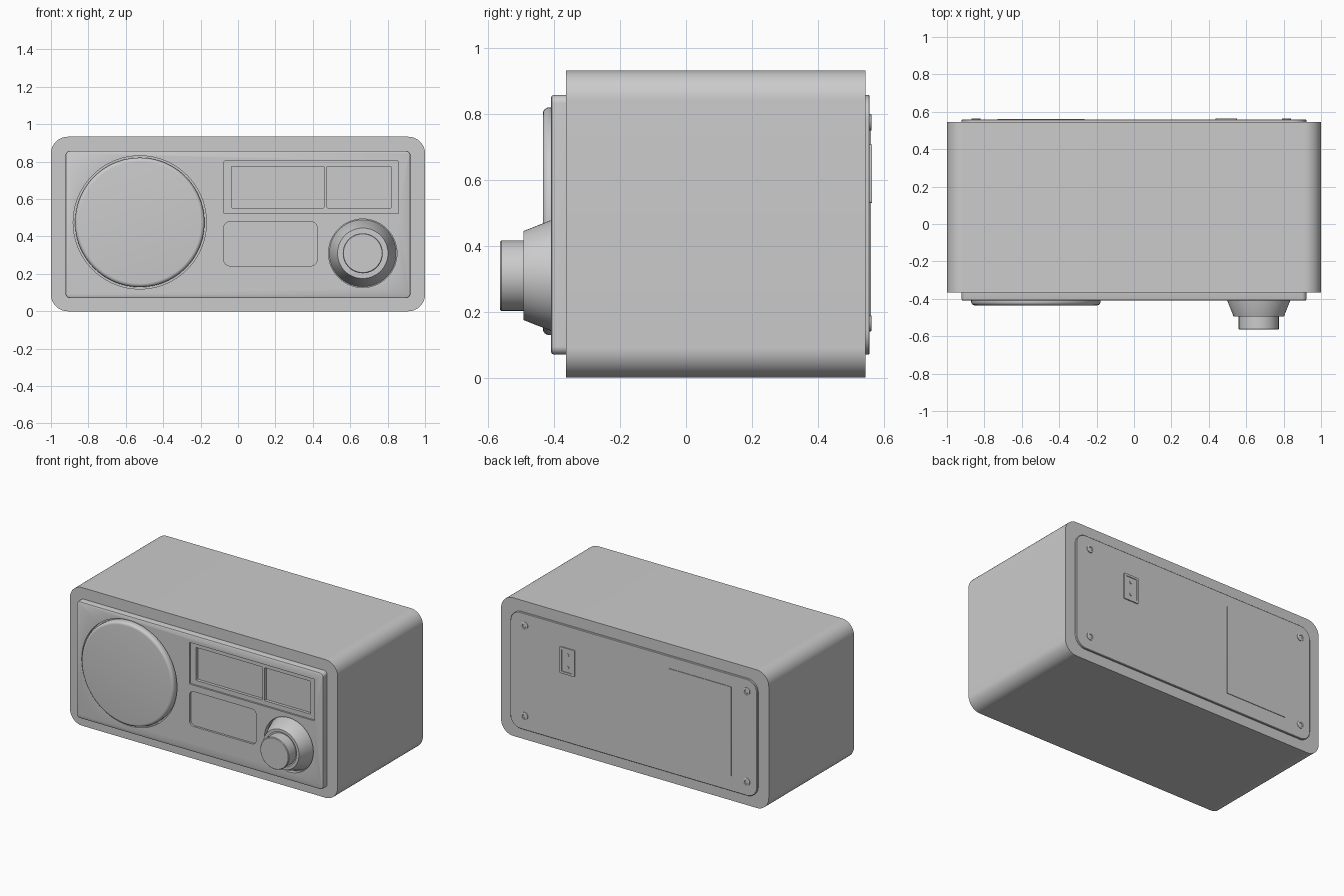
import bpy, bmesh, math

if "Cube" in bpy.data.objects:
    bpy.data.objects.remove(bpy.data.objects["Cube"])


def finish(name, bm):
    """Turn a bmesh into an object with outward normals and smooth shading."""
    bmesh.ops.recalc_face_normals(bm, faces=bm.faces)
    me = bpy.data.meshes.new(name)
    bm.to_mesh(me)
    bm.free()
    ob = bpy.data.objects.new(name, me)
    bpy.context.collection.objects.link(ob)
    smooth(ob)
    return ob


def activate(ob):
    bpy.ops.object.select_all(action='DESELECT')
    ob.select_set(True)
    bpy.context.view_layer.objects.active = ob


def smooth(ob):
    activate(ob)
    bpy.ops.object.shade_smooth_by_angle(angle=math.radians(35))


def loft(name, loops):
    """Skin a stack of equal-sized point loops and cap both ends."""
    bm = bmesh.new()
    rings = [[bm.verts.new(p) for p in loop] for loop in loops]
    n = len(rings[0])
    for a, b in zip(rings, rings[1:]):
        for i in range(n):
            j = (i + 1) % n
            bm.faces.new((a[i], a[j], b[j], b[i]))
    bm.faces.new(rings[0])
    bm.faces.new(rings[-1])
    return finish(name, bm)


def slab(name, x0, x1, z0, z1, r, layers, seg=10):
    """Rounded rectangle stacked along y; layers are (y, inset) pairs."""
    loops = []
    for y, inset in layers:
        rr = max(r - inset, 0.001)
        a0, a1, b0, b1 = x0 + inset + rr, x1 - inset - rr, z0 + inset + rr, z1 - inset - rr
        loop = []
        for k, (cx, cz) in enumerate(((a1, b1), (a0, b1), (a0, b0), (a1, b0))):
            for s in range(seg + 1):
                t = math.pi / 2 * (k + s / seg)
                loop.append((cx + rr * math.cos(t), y, cz + rr * math.sin(t)))
        loops.append(loop)
    return loft(name, loops)


def turned(name, cx, cz, profile, seg=64):
    """Round part about a y axis; profile is (radius, y) pairs."""
    return loft(name, [[(cx + r * math.cos(2 * math.pi * i / seg), y,
                         cz + r * math.sin(2 * math.pi * i / seg)) for i in range(seg)]
                       for r, y in profile])


def cut(ob, *cutters):
    """Subtract the cutters and discard them."""
    for c in cutters:
        c.hide_render = True
        activate(ob)
        m = ob.modifiers.new("cut", 'BOOLEAN')
        m.operation, m.solver, m.object = 'DIFFERENCE', 'EXACT', c
        bpy.ops.object.modifier_apply(modifier=m.name)
        bpy.data.objects.remove(c)
    smooth(ob)


# Cabinet
slab("cabinet", -1, 1, 0, 0.933, 0.09, [(-0.365, 0), (0.545, 0)], 16)

# Front panel with its recesses
SPK = (-0.525, 0.475)
KNOB = (0.667, 0.31)
panel = slab("front_panel", -0.922, 0.922, 0.07, 0.858, 0.025,
             [(-0.345, 0), (-0.402, 0), (-0.407, 0.002), (-0.41, 0.007)])
cut(panel,
    turned("speaker_recess", *SPK, [(0.356, -0.5), (0.356, -0.39)], 96),
    turned("knob_recess", *KNOB, [(0.183, -0.5), (0.183, -0.38)]),
    slab("display_recess", -0.075, 0.858, 0.522, 0.803, 0.004, [(-0.5, 0), (-0.398, 0)], 2),
    slab("window_recess_large", -0.035, 0.46, 0.553, 0.775, 0.004, [(-0.5, 0), (-0.378, 0)], 2),
    slab("window_recess_small", 0.476, 0.82, 0.553, 0.775, 0.004, [(-0.5, 0), (-0.378, 0)], 2),
    slab("button_recess", -0.075, 0.422, 0.243, 0.478, 0.03, [(-0.5, 0), (-0.396, 0)]))

# Speaker cover with rounded rim
turned("speaker_cover", *SPK,
       [(0.346, -0.38), (0.346, -0.415)] +
       [(0.326 + 0.02 * math.cos(t), -0.415 - 0.02 * math.sin(t))
        for t in (math.pi / 12 * i for i in range(1, 7))], 96)

# Tuning dial: flared skirt, shallow groove and small inner knob
turned("tuning_dial", *KNOB,
       [(0.179, -0.37), (0.179, -0.382), (0.135, -0.494), (0.116, -0.494), (0.116, -0.487),
        (0.107, -0.487), (0.107, -0.561), (0.103, -0.565)])

# Back panel
back = slab("back_panel", -0.922, 0.922, 0.07, 0.858, 0.075,
            [(0.53, 0), (0.555, 0), (0.558, 0.003)])

# Battery door
slab("battery_door", -0.73, -0.265, 0.17, 0.775, 0.004, [(0.55, 0), (0.562, 0)], 2)

# Socket plate with a sunken face and two round jacks
plate = slab("socket_plate", 0.437, 0.55, 0.53, 0.708, 0.006, [(0.55, 0), (0.565, 0)], 3)
cut(plate, slab("socket_recess", 0.452, 0.535, 0.545, 0.693, 0.004, [(0.56, 0), (0.6, 0)], 2))
for z in (0.578, 0.662):
    turned("jack", 0.493, z, [(0.012, 0.555), (0.012, 0.564)], 24)

# Corner screws with a dished head
for x in (-0.845, 0.815):
    for z in (0.165, 0.775):
        turned("screw", x, z, [(0.025, 0.55), (0.025, 0.562), (0.022, 0.564),
                               (0.014, 0.564), (0.012, 0.56)], 24)
